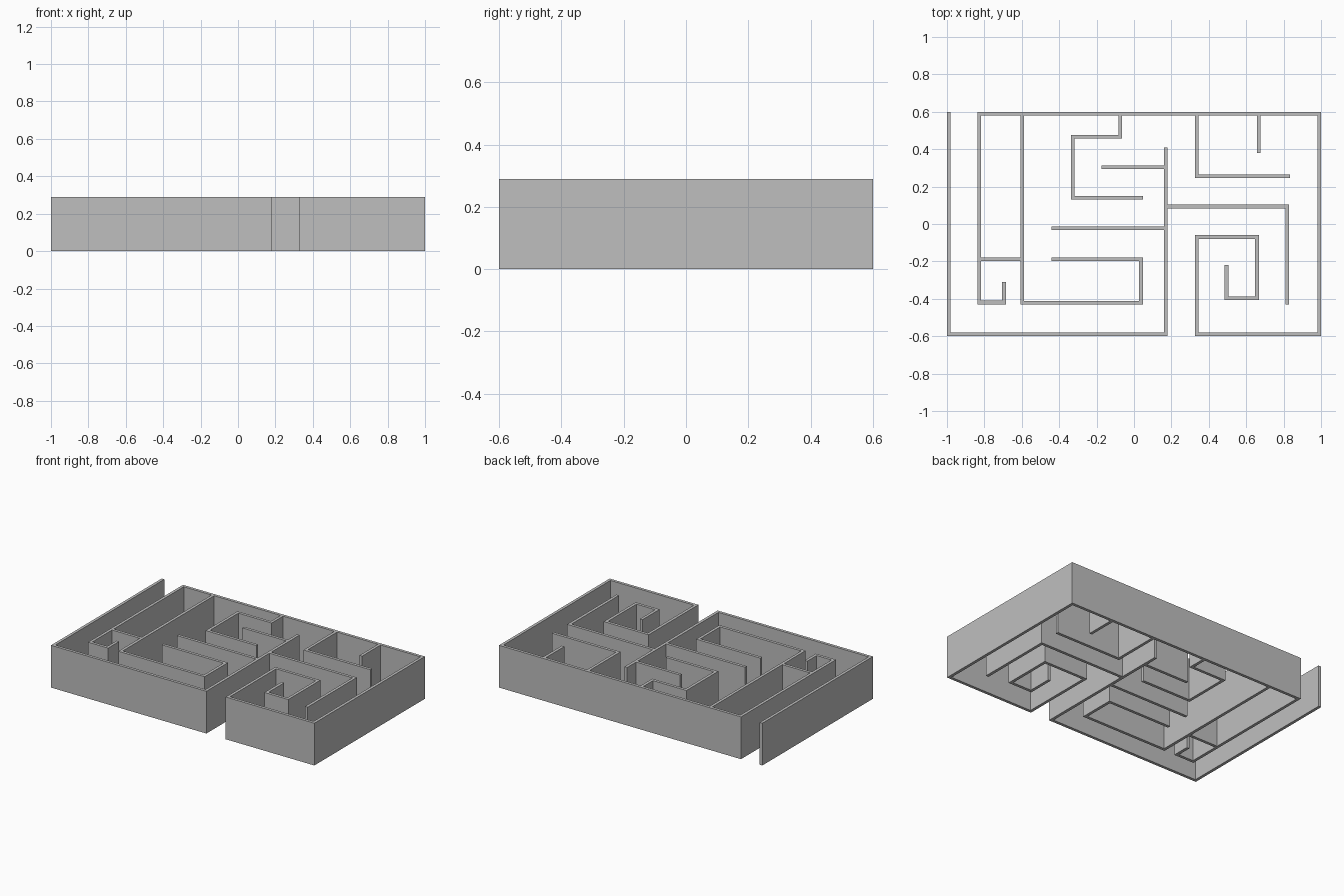
import bpy
import bmesh
from mathutils import Vector

HEIGHT = 0.29
HALF = 0.01  # half the wall thickness

cube = bpy.data.objects.get("Cube")
if cube:
    bpy.data.objects.remove(cube, do_unlink=True)

grey = bpy.data.materials.new("wall_grey")
grey.use_nodes = True
colour = (0.52, 0.52, 0.52, 1)
grey.diffuse_color = colour
grey.node_tree.nodes["Principled BSDF"].inputs["Base Color"].default_value = colour


def wall(name, *path):
    """Solid wall of constant thickness along a centre line, with mitred corners."""
    pts = [Vector(p) for p in path]
    dirs = [(b - a).normalized() for a, b in zip(pts, pts[1:])]
    normals = [Vector((-d.y, d.x)) for d in dirs]
    bm = bmesh.new()
    rings = []
    for i, p in enumerate(pts):
        a, b = normals[max(i - 1, 0)], normals[min(i, len(normals) - 1)]
        offset = (a + b) * HALF / (1 + a.dot(b))
        l, r = p + offset, p - offset
        rings.append([bm.verts.new((*q, z)) for q, z in
                      ((l, 0), (r, 0), (r, HEIGHT), (l, HEIGHT))])
    for a, b in zip(rings, rings[1:]):
        for k in range(4):
            n = (k + 1) % 4
            bm.faces.new((a[k], a[n], b[n], b[k]))
    bm.faces.new(rings[0])
    bm.faces.new(rings[-1])
    bmesh.ops.recalc_face_normals(bm, faces=bm.faces)
    mesh = bpy.data.meshes.new(name)
    bm.to_mesh(mesh)
    bm.free()
    mesh.materials.append(grey)
    obj = bpy.data.objects.new(name, mesh)
    bpy.context.collection.objects.link(obj)


# Outer walls, each running on into the passages behind its opening
wall("outer_wall_right", (-.99, .6), (-.99, -.59), (.17, -.59), (.17, .41))
wall("outer_wall_left", (-.695, -.31), (-.695, -.42), (-.828, -.42), (-.828, .59),
     (.99, .59), (.99, -.59), (.336, -.59), (.336, -.07), (.657, -.07),
     (.657, -.397), (.495, -.397), (.495, -.22))

# Walls hanging from the back wall
wall("long_hook_wall", (-.597, .58), (-.597, -.421), (.038, -.421),
     (.038, -.188), (-.44, -.188))
wall("back_hook_wall", (-.073, .58), (-.073, .466), (-.327, .466),
     (-.327, .14), (.048, .14))
wall("back_corner_wall", (.336, .58), (.336, .255), (.834, .255))
wall("back_stub_wall", (.667, .58), (.667, .38))

# Branches from the central wall
wall("upper_branch_wall", (.16, .303), (-.173, .303))
wall("lower_branch_wall", (.16, -.023), (-.44, -.023))
wall("left_branch_wall", (.18, .094), (.82, .094), (.82, -.43))

# Short wall closing the side corridor
wall("corridor_end_wall", (-.818, -.188), (-.607, -.188))
